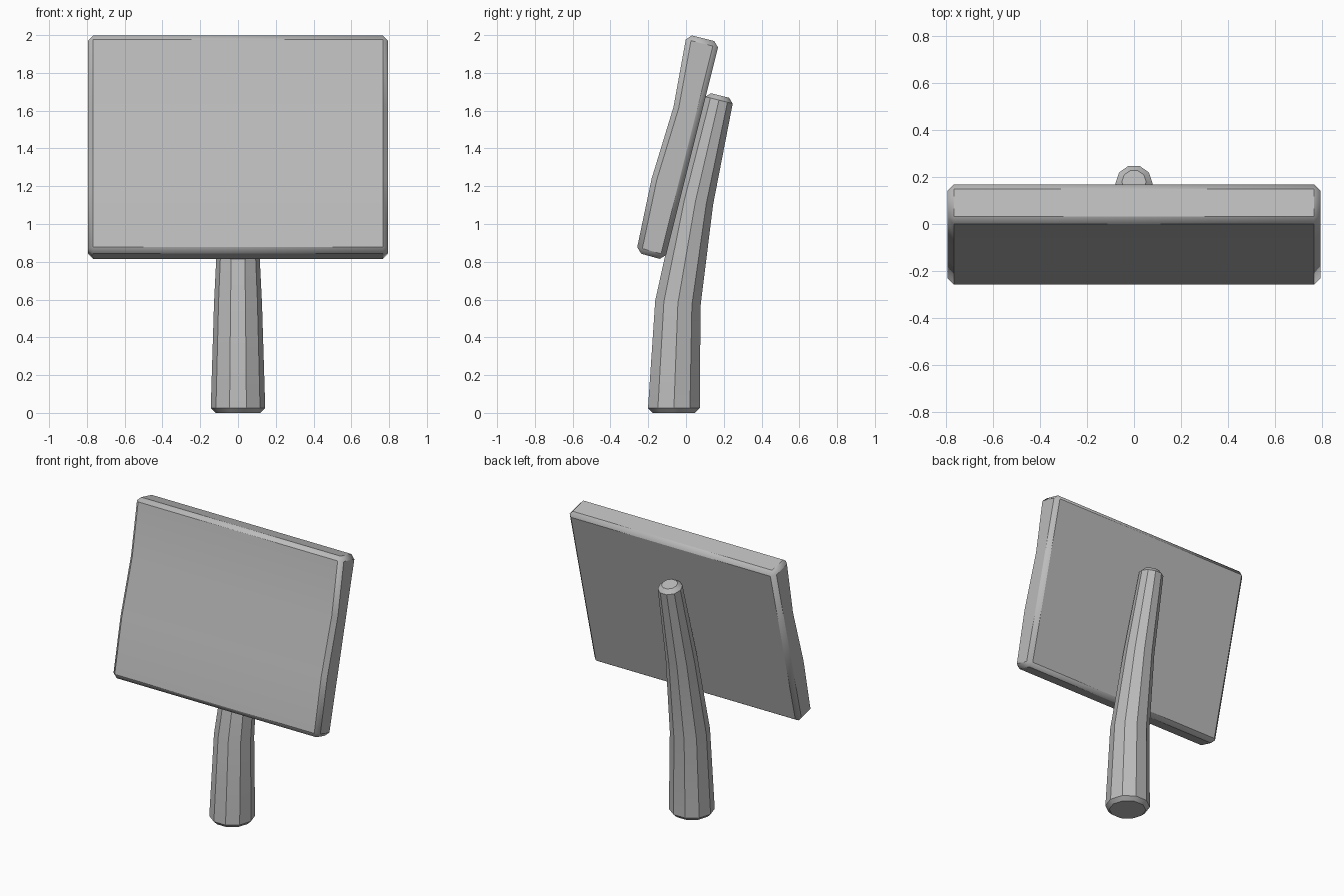
import bpy, bmesh, math
from mathutils import Vector, Matrix

cube = bpy.data.objects.get("Cube")
if cube:
    bpy.data.objects.remove(cube, do_unlink=True)

grey = bpy.data.materials.new("plain grey")
grey.use_nodes = True
colour = (0.5, 0.5, 0.5, 1)
grey.diffuse_color = colour
grey.node_tree.nodes["Principled BSDF"].inputs["Base Color"].default_value = colour


def finish(name, bm, bevel):
    """Turn a bmesh into a bevelled object with sharp edges kept."""
    bmesh.ops.recalc_face_normals(bm, faces=bm.faces[:])
    mesh = bpy.data.meshes.new(name)
    bm.to_mesh(mesh)
    bm.free()
    mesh.materials.append(grey)
    obj = bpy.data.objects.new(name, mesh)
    bpy.context.collection.objects.link(obj)
    mod = obj.modifiers.new("chamfer", 'BEVEL')
    mod.width = bevel
    mod.segments = 1
    mod.limit_method = 'ANGLE'
    mod.angle_limit = math.radians(50)
    bpy.ops.object.select_all(action='DESELECT')
    obj.select_set(True)
    bpy.context.view_layer.objects.active = obj
    bpy.ops.object.shade_smooth_by_angle(angle=math.radians(30))
    return obj


# Sign board: side profile (y, z), gently bent on the front, swept across x
profile = [(-0.264, 0.85), (-0.182, 1.24), (-0.066, 1.62), (0.004, 2.005),
           (0.176, 1.962), (-0.112, 0.808)]
half_width = 0.795
bm = bmesh.new()
face = bm.faces.new([bm.verts.new((-half_width, y, z)) for y, z in profile])
swept = bmesh.ops.extrude_face_region(bm, geom=[face])
new_verts = [v for v in swept["geom"] if isinstance(v, bmesh.types.BMVert)]
bmesh.ops.translate(bm, verts=new_verts, vec=(2 * half_width, 0, 0))
finish("sign_board", bm, 0.028)

# Post: ten-sided tapered rings along a leaning path (y, z, radius, lean)
rings = [(-0.065, 0, 0.145, 0), (-0.043, 0.58, 0.127, 7),
         (0.05, 1.12, 0.1, 11), (0.18, 1.68, 0.078, 14)]
sides = 10
bm = bmesh.new()
loops = []
for y, z, radius, lean in rings:
    tilt = Matrix.Rotation(-math.radians(lean), 3, 'X')
    loop = []
    for i in range(sides):
        a = math.tau * i / sides
        spot = Vector((radius * math.cos(a), radius * math.sin(a), 0))
        loop.append(bm.verts.new(tilt @ spot + Vector((0, y, z))))
    loops.append(loop)
for low, high in zip(loops, loops[1:]):
    for i in range(sides):
        j = (i + 1) % sides
        bm.faces.new((low[i], low[j], high[j], high[i]))
bm.faces.new(loops[0])
bm.faces.new(loops[-1])
finish("post", bm, 0.025)
